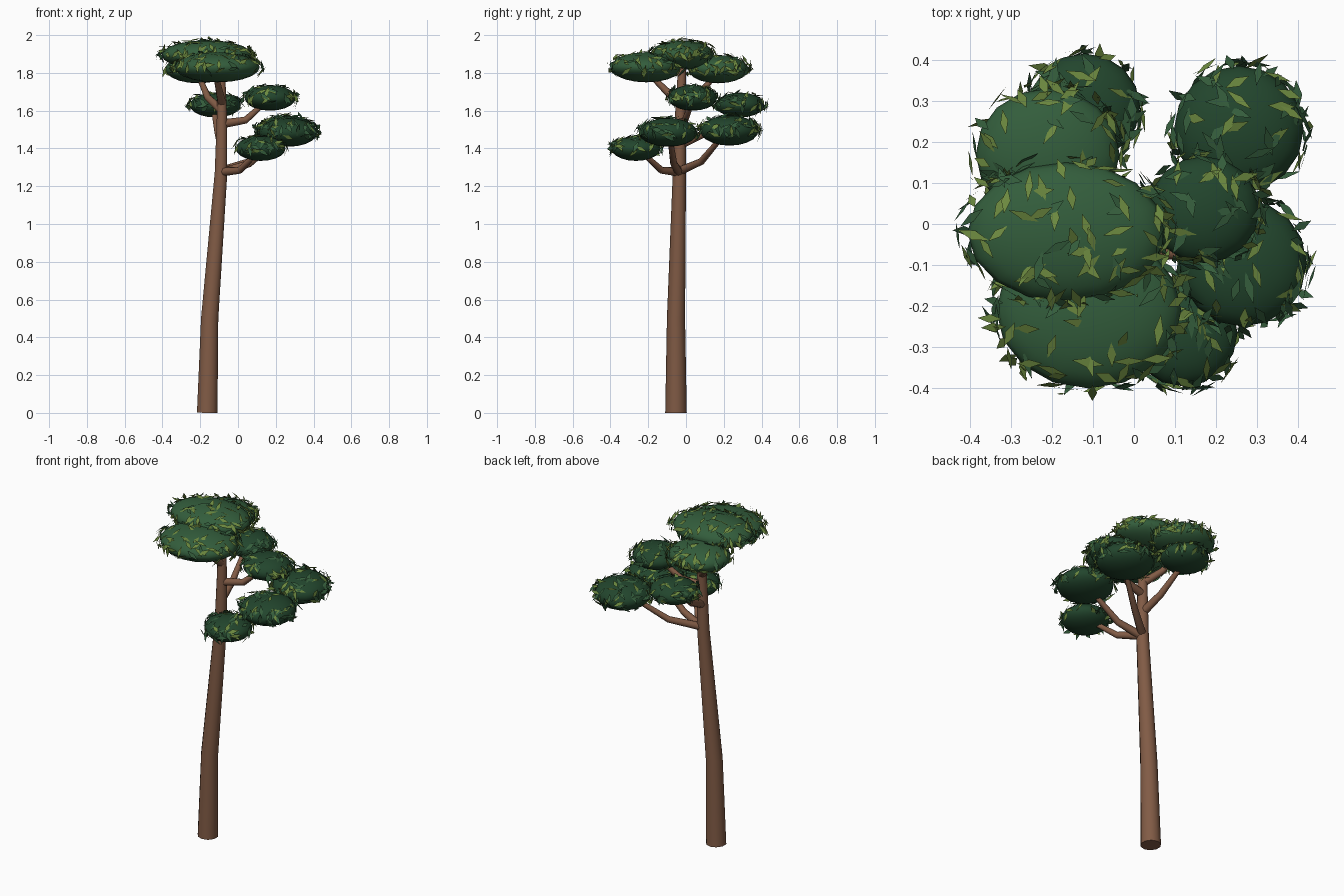
import bpy, bmesh, math, random
from mathutils import Vector

if "Cube" in bpy.data.objects:
    bpy.data.objects.remove(bpy.data.objects["Cube"])

random.seed(7)


def material(name, rgb):
    m = bpy.data.materials.new(name)
    m.diffuse_color = (*rgb, 1)
    m.use_nodes = True
    m.node_tree.nodes["Principled BSDF"].inputs["Base Color"].default_value = m.diffuse_color
    return m


BARK = material("bark", (0.22, 0.105, 0.06))
GREEN = material("foliage", (0.033, 0.11, 0.045))
DARK = material("foliage_dark", (0.016, 0.06, 0.026))
LEAF = material("leaf", (0.15, 0.25, 0.05))
LEAF_DARK = material("leaf_dark", (0.035, 0.11, 0.045))


# Tapered limb: points are (x, y, z, radius)
def limb(name, pts, sides):
    cu = bpy.data.curves.new(name, 'CURVE')
    cu.dimensions = '3D'
    cu.bevel_depth = 1
    cu.bevel_resolution = (sides - 4) // 2
    cu.use_fill_caps = True
    sp = cu.splines.new('POLY')
    sp.points.add(len(pts) - 1)
    for p, (x, y, z, r) in zip(sp.points, pts):
        p.co = (x, y, z, 1)
        p.radius = r
    tmp = bpy.data.objects.new(name + "_curve", cu)
    bpy.context.collection.objects.link(tmp)
    mesh = bpy.data.meshes.new_from_object(tmp.evaluated_get(bpy.context.evaluated_depsgraph_get()))
    bpy.data.objects.remove(tmp)
    ob = bpy.data.objects.new(name, mesh)
    bpy.context.collection.objects.link(ob)
    mesh.materials.clear()
    mesh.materials.append(BARK)
    mesh.shade_smooth()
    mesh.set_sharp_from_angle(angle=math.radians(50))
    return ob


def branch(name, start, bend, end):
    limb(name, [(*start, 0.024), (*bend, 0.019), (*end, 0.013)], 8)


# Flattened leafy pad with diamond leaves over its upper side
def clump(name, centre, radii, count, upper):
    c, r = Vector(centre), Vector(radii)
    bpy.ops.mesh.primitive_uv_sphere_add(segments=16, ring_count=10, location=c)
    ob = bpy.context.object
    ob.name = name
    ob.scale = r
    ob.data.materials.append(GREEN if upper else DARK)
    ob.data.shade_smooth()

    bm = bmesh.new()
    for _ in range(count):
        a = random.uniform(0, math.tau)
        h = random.uniform(-0.35, 1)
        q = math.sqrt(1 - h * h)
        u = Vector((q * math.cos(a), q * math.sin(a), h))
        p = c + u * r * random.uniform(1.02, 1.12)
        n = Vector((u.x / r.x, u.y / r.y, u.z / r.z)).normalized()
        t = n.cross(Vector([random.gauss(0, 1) for _ in range(3)])).normalized()
        d = (t + n * random.uniform(-0.2, 0.5)).normalized()
        s = d.cross(n + 0.4 * Vector([random.uniform(-1, 1) for _ in range(3)])).normalized()
        length, w = random.uniform(0.06, 0.085), random.uniform(0.01, 0.013)
        vs = [bm.verts.new(v) for v in (p - d * length * 0.5, p + s * w,
                                        p + d * length * 0.5, p - s * w)]
        bm.faces.new(vs).material_index = int(random.random() < (0.3 if upper else 0.65))
    me = bpy.data.meshes.new(name + "_leaves")
    bm.to_mesh(me)
    bm.free()
    me.materials.append(LEAF)
    me.materials.append(LEAF_DARK)
    bpy.context.collection.objects.link(bpy.data.objects.new(name + "_leaves", me))


# Trunk
limb("trunk", [(-0.163, -0.053, 0, 0.057), (-0.15, -0.053, 0.5, 0.048),
               (-0.09, -0.035, 1.27, 0.035), (-0.085, -0.03, 1.58, 0.028),
               (-0.09, -0.02, 1.86, 0.02)], 10)

# Branches, from the lowest up
branch("branch_front_right", (-0.09, -0.035, 1.275), (0.01, -0.13, 1.285), (0.10, -0.23, 1.375))
branch("branch_right", (-0.09, -0.035, 1.27), (0.06, -0.065, 1.32), (0.23, -0.085, 1.46))
branch("branch_back_right", (-0.09, -0.035, 1.28), (0.06, 0.08, 1.33), (0.22, 0.19, 1.46))
branch("branch_back", (-0.088, -0.03, 1.42), (-0.105, 0.10, 1.48), (-0.13, 0.26, 1.61))
branch("branch_mid_right", (-0.085, -0.03, 1.53), (0.04, -0.005, 1.55), (0.14, 0.03, 1.64))
branch("branch_top_left", (-0.085, -0.03, 1.60), (-0.16, 0.05, 1.67), (-0.21, 0.16, 1.79))
branch("branch_top_front", (-0.085, -0.03, 1.64), (-0.10, -0.11, 1.71), (-0.12, -0.20, 1.80))

# Foliage
clump("clump_top", (-0.165, -0.02, 1.895), (0.24, 0.17, 0.078), 125, True)
clump("clump_top_front", (-0.11, -0.21, 1.83), (0.225, 0.19, 0.08), 125, True)
clump("clump_top_back", (-0.21, 0.17, 1.82), (0.175, 0.16, 0.075), 100, True)
clump("clump_back", (-0.12, 0.285, 1.63), (0.135, 0.13, 0.066), 70, False)
clump("clump_mid_right", (0.17, 0.035, 1.668), (0.135, 0.13, 0.068), 75, False)
clump("clump_back_right", (0.255, 0.23, 1.495), (0.158, 0.155, 0.08), 95, False)
clump("clump_right", (0.265, -0.095, 1.485), (0.155, 0.155, 0.076), 90, False)
clump("clump_front_right", (0.12, -0.265, 1.40), (0.132, 0.13, 0.066), 75, False)
